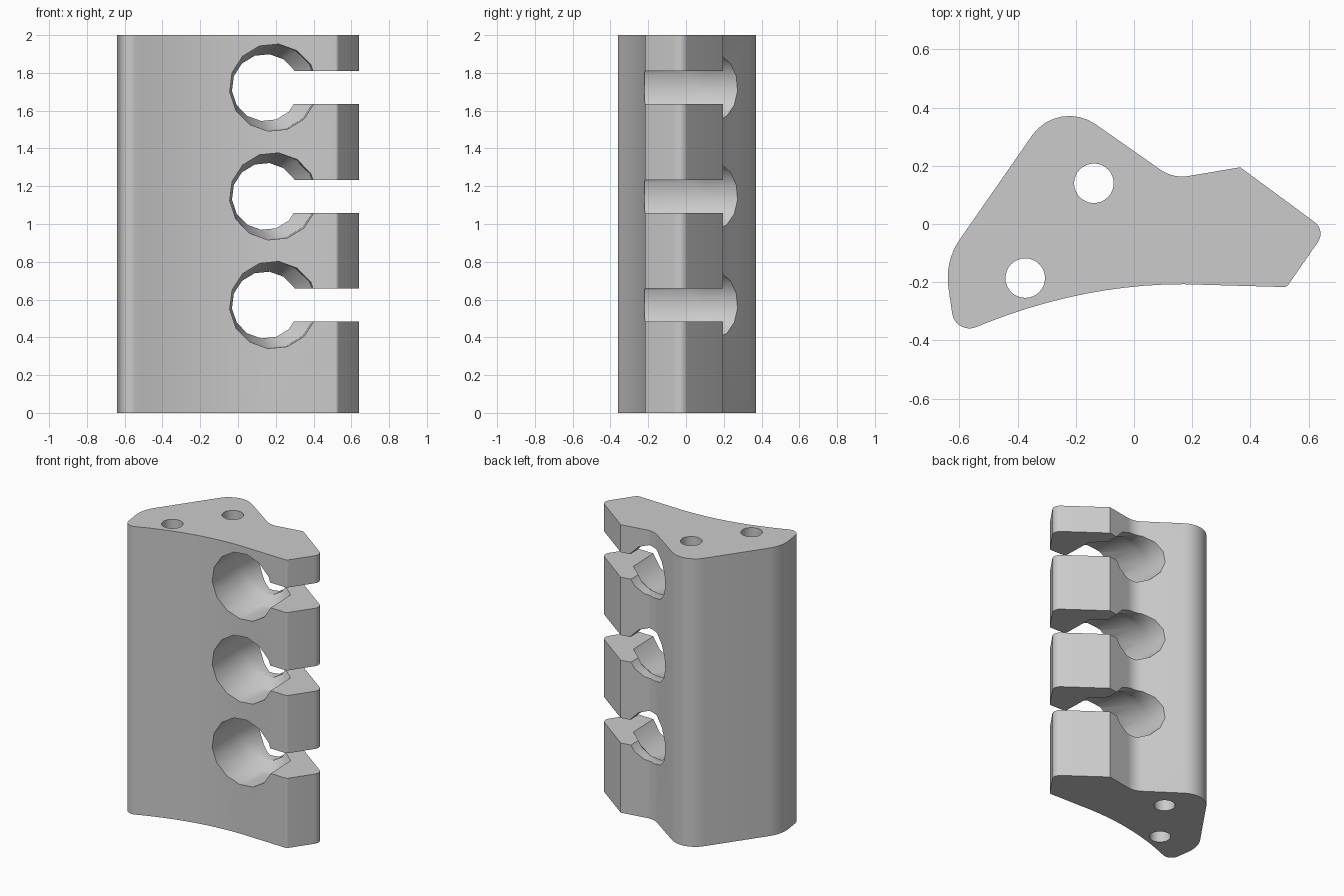
import bpy, bmesh, math
from mathutils import Vector

cube = bpy.data.objects.get("Cube")
if cube:
    bpy.data.objects.remove(cube)

HEIGHT = 2.0

mat = bpy.data.materials.new("plain grey")
mat.use_nodes = True
GREY = (0.6, 0.6, 0.6, 1)
mat.diffuse_color = GREY
mat.node_tree.nodes["Principled BSDF"].inputs["Base Color"].default_value = GREY


def loft(name, rings):
    """Closed solid through a list of equal-length point rings."""
    bm = bmesh.new()
    loops = [[bm.verts.new(p) for p in ring] for ring in rings]
    for a, b in zip(loops, loops[1:]):
        for i in range(len(a)):
            j = (i + 1) % len(a)
            bm.faces.new((a[i], a[j], b[j], b[i]))
    bm.faces.new(loops[0])
    bm.faces.new(loops[-1])
    bmesh.ops.recalc_face_normals(bm, faces=bm.faces)
    mesh = bpy.data.meshes.new(name)
    bm.to_mesh(mesh)
    bm.free()
    mesh.materials.append(mat)
    obj = bpy.data.objects.new(name, mesh)
    bpy.context.collection.objects.link(obj)
    return obj


def fillet(prev, corner, nxt, radius, steps=8):
    """Points of a rounded corner."""
    p, c, n = Vector(prev), Vector(corner), Vector(nxt)
    if radius == 0:
        return [c]
    u, v = (p - c).normalized(), (n - c).normalized()
    half = u.angle(v) / 2
    centre = c + (u + v).normalized() * radius / math.sin(half)
    start = c + u * radius / math.tan(half) - centre
    end = c + v * radius / math.tan(half) - centre
    total = start.angle(end)
    return [centre + (start * math.sin(total * (1 - k / steps))
                      + end * math.sin(total * k / steps)) / math.sin(total)
            for k in range(steps + 1)]


def circle(cx, cy, r, count, turn=0.0):
    return [(cx + r * math.cos(math.tau * i / count + turn),
             cy + r * math.sin(math.tau * i / count + turn)) for i in range(count)]


def front_curve(x):
    return -0.207 - 0.29 * (x - 0.17) ** 2


def cut(body, cutter):
    cutter.hide_render = True
    mod = body.modifiers.new("cut", 'BOOLEAN')
    mod.operation = 'DIFFERENCE'
    mod.solver = 'EXACT'
    mod.object = cutter
    bpy.context.view_layer.objects.active = body
    bpy.ops.object.modifier_apply(modifier=mod.name)
    bpy.data.objects.remove(cutter)


# Outline corners (x, y, radius), counter-clockwise from the front right
corners = [(0.525, -0.217, 0.02), (0.66, -0.022, 0.05), (0.365, 0.195, 0),
           (0.135, 0.156, 0.13), (-0.261, 0.433, 0.156),
           (-0.651, -0.128, 0.23), (-0.614, -0.385, 0.06)]
outline = []
for i, (x, y, r) in enumerate(corners):
    before = corners[i - 1][:2]
    after = corners[(i + 1) % len(corners)][:2]
    if i == 0:
        before = (0.17, -0.207)
    if i == len(corners) - 1:
        after = (-0.53, front_curve(-0.53))
    outline += [tuple(p) for p in fillet(before, (x, y), after, r)]
# Concave front face
outline += [(x, front_curve(x)) for x in [-0.5 + 0.067 * k for k in range(11)]]

body = loft("bracket_body", [[(x, y, z) for x, y in outline] for z in (0, HEIGHT)])

# Vertical bolt holes
for x, y in ((-0.138, 0.14), (-0.374, -0.186)):
    ring = circle(x, y, 0.068, 32)
    cut(body, loft("bolt_hole_cutter", [[(a, b, z) for a, b in ring] for z in (-0.1, HEIGHT + 0.1)]))

# Stepped round sockets, each opening to the right through a slot
SLOT = 0.087
for z0 in (0.571, 1.146, 1.722):
    rings = []
    for y, cx, r in ((-0.5, 0.19, 0.238), (0.015, 0.185, 0.228),
                     (0.1, 0.145, 0.178), (0.6, 0.145, 0.178)):
        rings.append([(a, y, b) for a, b in circle(cx, z0, r, 14, 0.1)])
    cut(body, loft("socket_cutter", rings))
    section = [(0.15, z0 - SLOT), (0.9, z0 - SLOT), (0.9, z0 + SLOT), (0.15, z0 + SLOT)]
    cut(body, loft("slot_cutter", [[(a, y, b) for a, b in section] for y in (-0.6, 0.7)]))

# Smooth shading with sharp edges kept
bpy.ops.object.select_all(action='DESELECT')
body.select_set(True)
bpy.context.view_layer.objects.active = body
bpy.ops.object.shade_smooth_by_angle(angle=math.radians(30))
